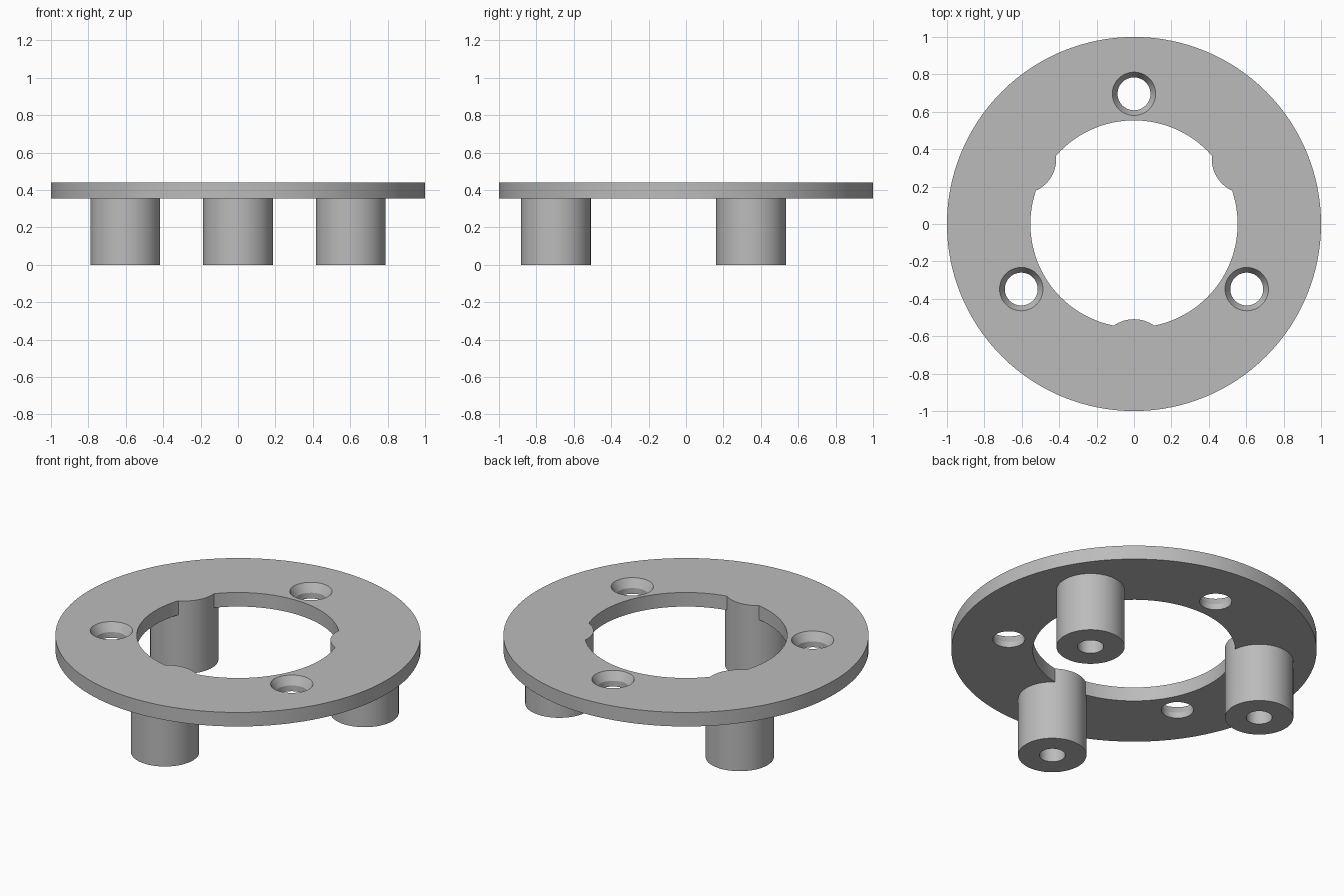
import bpy
from math import cos, sin, radians

cube = bpy.data.objects.get("Cube")
if cube:
    bpy.data.objects.remove(cube, do_unlink=True)

TOP, UNDER = 0.44, 0.355      # plate faces
BOLT_R = 0.696                # circle on which posts and screw holes sit

grey = bpy.data.materials.new("plain grey")
grey.use_nodes = True
grey.diffuse_color = (0.5, 0.5, 0.5, 1)
grey.node_tree.nodes["Principled BSDF"].inputs["Base Color"].default_value = (0.5, 0.5, 0.5, 1)


def tube(name, r_low, r_high, z0, z1, angle=None, sides=64):
    """Upright cylinder or cone, on the axis or on the bolt circle."""
    x = y = 0
    if angle is not None:
        x, y = BOLT_R * cos(radians(angle)), BOLT_R * sin(radians(angle))
    bpy.ops.mesh.primitive_cone_add(vertices=sides, radius1=r_low, radius2=r_high,
                                    depth=z1 - z0, location=(x, y, (z0 + z1) / 2))
    ob = bpy.context.object
    ob.name = name
    ob.data.materials.append(grey)
    return ob


def combine(body, tool, operation):
    """Apply a boolean to the body and discard the tool."""
    tool.hide_render = True
    mod = body.modifiers.new(operation, 'BOOLEAN')
    mod.operation, mod.solver, mod.object = operation, 'EXACT', tool
    bpy.context.view_layer.objects.active = body
    bpy.ops.object.modifier_apply(modifier=mod.name)
    bpy.data.objects.remove(tool, do_unlink=True)


# Flat ring plate
ring = tube("mounting_ring", 1, 1, UNDER, TOP, sides=128)
combine(ring, tube("opening", 0.554, 0.554, 0.2, 0.6, sides=128), 'DIFFERENCE')

# Three posts running up through the plate, each with a blind bore from below
for a in (30, 150, 270):
    combine(ring, tube("post", 0.187, 0.187, 0, TOP, a), 'UNION')
    combine(ring, tube("bore", 0.071, 0.071, -0.1, 0.3, a, 48), 'DIFFERENCE')

# Three countersunk screw holes between the posts
for a in (90, 210, 330):
    combine(ring, tube("screw_hole", 0.088, 0.088, 0.2, 0.6, a, 48), 'DIFFERENCE')
    combine(ring, tube("countersink", 0.088, 0.144, TOP - 0.05, TOP + 0.05, a, 48), 'DIFFERENCE')

# Smooth curved walls, crisp rims
bpy.ops.object.select_all(action='DESELECT')
ring.select_set(True)
bpy.context.view_layer.objects.active = ring
bpy.ops.object.shade_smooth_by_angle(angle=radians(25))
